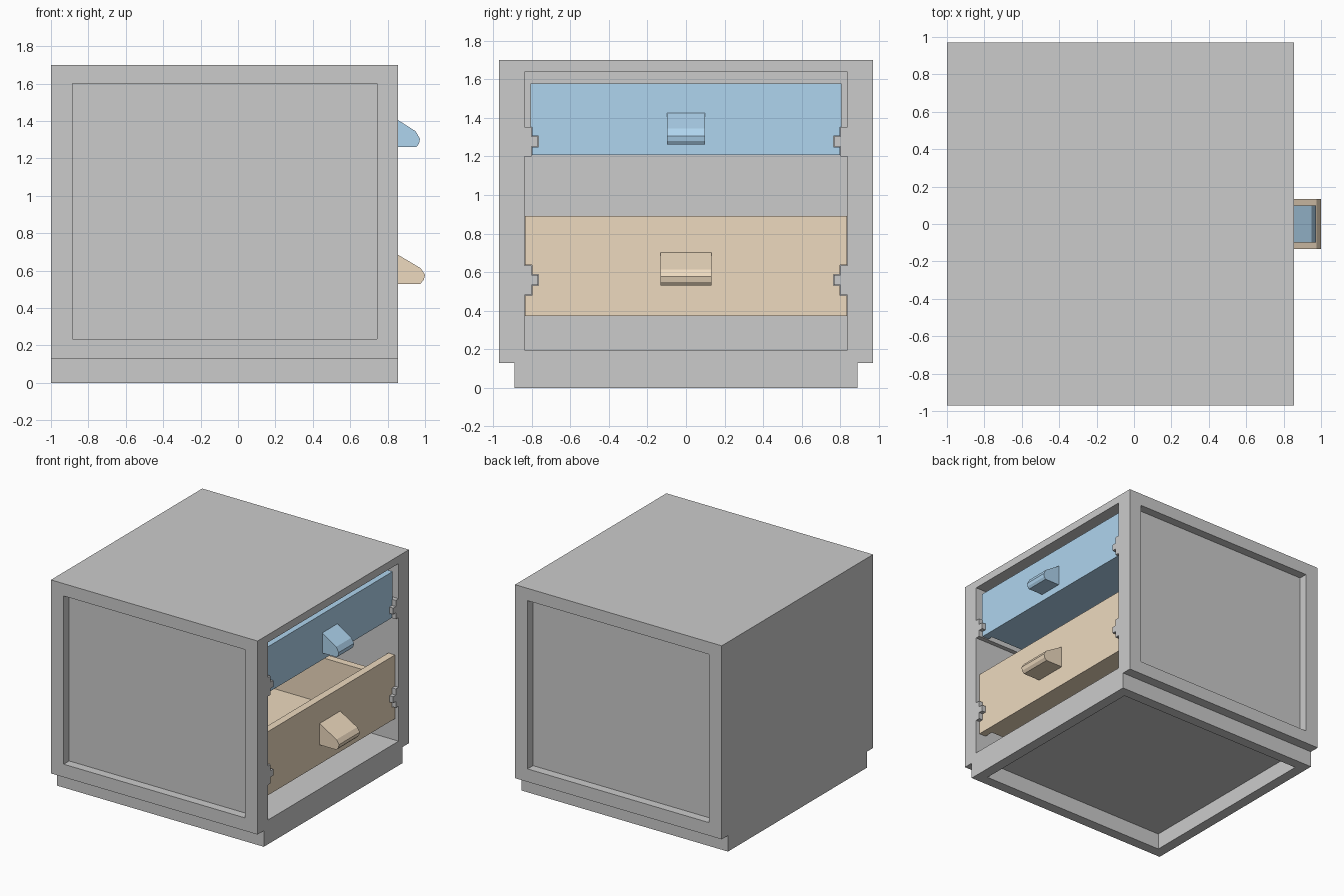
import bpy, bmesh

if "Cube" in bpy.data.objects:
    bpy.data.objects.remove(bpy.data.objects["Cube"])

FRONT, BACK = 0.855, -1.0      # cabinet front and back planes
FACE = 0.825                   # drawer front plane


def prism(name, pts, axis, lo, hi, mat=None):
    """Extrude a profile: (y, z) points along x, or (x, z) points along y."""
    bm = bmesh.new()
    vs = [bm.verts.new((lo, a, b) if axis == 'x' else (a, lo, b)) for a, b in pts]
    face = bm.faces.new(vs)
    ext = bmesh.ops.extrude_face_region(bm, geom=[face])
    shift = (hi - lo, 0, 0) if axis == 'x' else (0, hi - lo, 0)
    bmesh.ops.translate(bm, vec=shift,
                        verts=[g for g in ext['geom'] if isinstance(g, bmesh.types.BMVert)])
    bmesh.ops.recalc_face_normals(bm, faces=bm.faces)
    me = bpy.data.meshes.new(name)
    bm.to_mesh(me)
    bm.free()
    ob = bpy.data.objects.new(name, me)
    bpy.context.collection.objects.link(ob)
    if mat:
        me.materials.append(mat)
    return ob


def box(name, x, y, z, mat=None):
    return prism(name, [(y[0], z[0]), (y[1], z[0]), (y[1], z[1]), (y[0], z[1])],
                 'x', x[0], x[1], mat)


def mirrored(half):
    """Close a right-hand profile (bottom to top) with its mirror image."""
    return half + [(-y, z) for y, z in reversed(half)]


def carve(ob, cutter):
    cutter.hide_render = True
    mod = ob.modifiers.new('cut', 'BOOLEAN')
    mod.operation, mod.solver, mod.object = 'DIFFERENCE', 'EXACT', cutter
    bpy.context.view_layer.objects.active = ob
    bpy.ops.object.modifier_apply(modifier=mod.name)
    bpy.data.objects.remove(cutter)


def rail_steps(z, wide, mid, tip, gap=0.0):
    """Stepped edge around a runner whose underside is at z."""
    return [(wide, z - gap), (mid, z - gap), (mid, z + 0.052 - gap), (tip, z + 0.052 - gap),
            (tip, z + 0.103 + gap), (mid, z + 0.103 + gap), (mid, z + 0.153 + gap),
            (wide, z + 0.153 + gap)]


# Cabinet body with narrower plinth
LOW_RAIL, TOP_RAIL = 0.481, 1.2
cabinet = prism('cabinet', mirrored([(0.89, 0), (0.89, 0.13), (0.97, 0.13), (0.97, 1.7)]),
                'x', BACK, FRONT)
# Interior, leaving the drawer runners on the side walls
opening = mirrored([(0.838, 0.197)] + rail_steps(LOW_RAIL, 0.838, 0.802, 0.768)
                   + rail_steps(TOP_RAIL, 0.838, 0.802, 0.768) + [(0.838, 1.638)])
carve(cabinet, prism('cut_opening', opening, 'x', -0.9, FRONT + 0.1))
# Recessed side panels and hollow underside
for s in (-1, 1):
    carve(cabinet, box('cut_panel', (-0.885, 0.743), sorted((s * 0.9, s * 1.1)), (0.235, 1.6)))
carve(cabinet, box('cut_underside', (BACK + 0.085, FRONT - 0.085), (-0.805, 0.805), (-0.1, 0.13)))


def drawer(name, color, half_front, z0, side_top, grip_half, grip):
    mat = bpy.data.materials.new(name)
    mat.diffuse_color = color
    mat.use_nodes = True
    mat.node_tree.nodes["Principled BSDF"].inputs["Base Color"].default_value = mat.diffuse_color
    back, rear, w, t = FACE - 0.06, -0.86, 0.76, 0.06
    # Notched front, tray walls and floor
    prism(name + '_front', mirrored(half_front), 'x', back, FACE, mat)
    for label, s in (('left', -1), ('right', 1)):
        box(f'{name}_{label}_side', (rear, back), sorted((s * w, s * (w - t))),
            (z0, side_top), mat)
    box(name + '_back', (rear, rear + t), (t - w, w - t), (z0, side_top), mat)
    box(name + '_floor', (rear + t, back), (t - w, w - t), (z0, z0 + 0.03), mat)
    # Solid wedge handle
    prism(name + '_handle', grip, 'y', -grip_half, grip_half, mat)


drawer('upper_drawer', (0.43, 0.66, 0.86, 1),
       [(0.799, 1.206)] + rail_steps(TOP_RAIL, 0.805, 0.799, 0.765, 0.003)[2:6]
       + [(0.799, 1.353), (0.805, 1.353), (0.805, 1.578)],
       1.206, 1.46, 0.098,
       [(FACE, 1.262), (0.955, 1.262), (0.968, 1.28), (0.973, 1.305), (0.95, 1.345),
        (FACE, 1.425)])
drawer('lower_drawer', (0.85, 0.7, 0.52, 1),
       [(0.834, 0.373)] + rail_steps(LOW_RAIL, 0.834, 0.799, 0.765, 0.003) + [(0.834, 0.89)],
       0.373, 0.77, 0.133,
       [(FACE, 0.53), (0.975, 0.53), (0.993, 0.55), (1.0, 0.578), (0.977, 0.613),
        (FACE, 0.703)])
